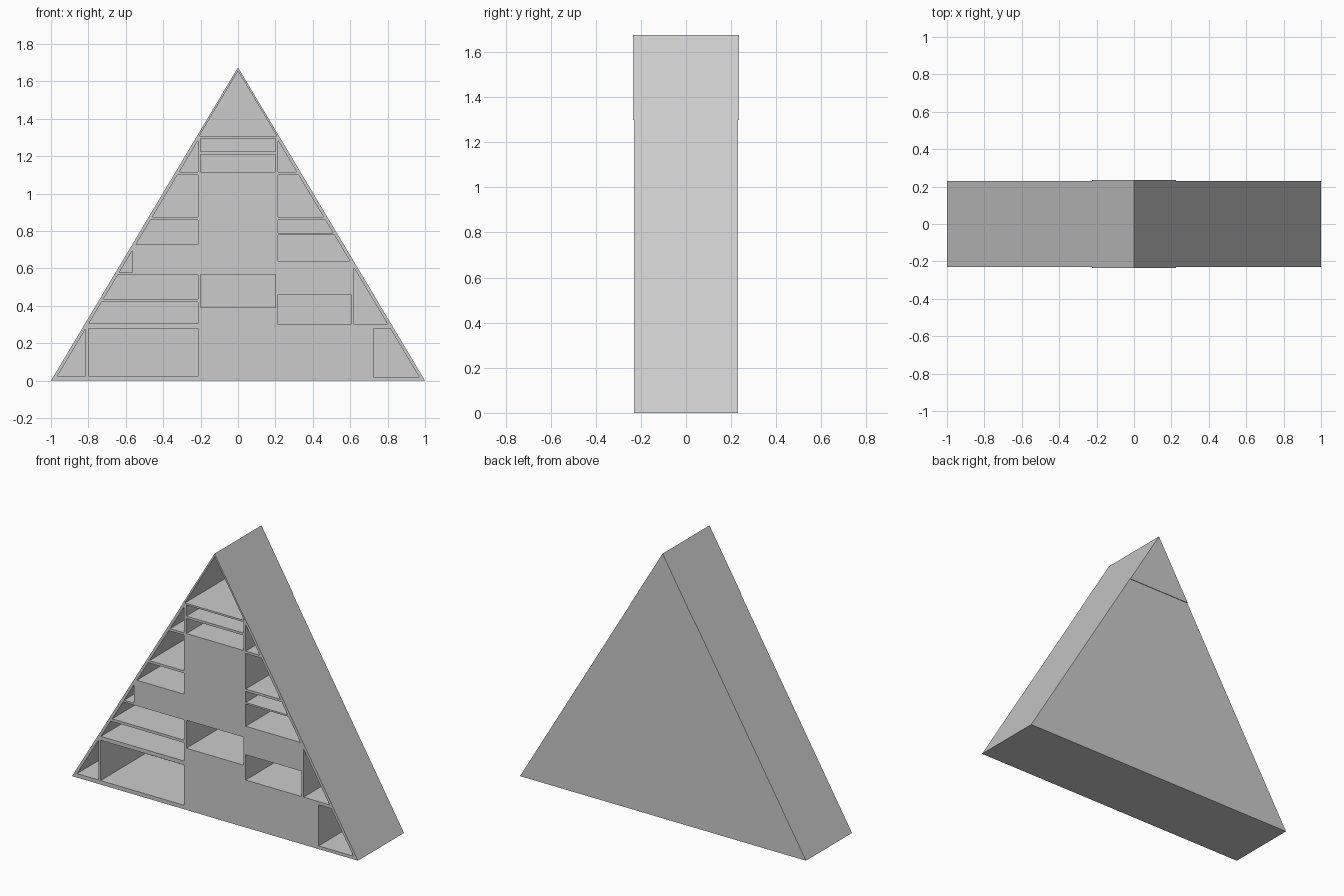
import bpy, bmesh

if "Cube" in bpy.data.objects:
    bpy.data.objects.remove(bpy.data.objects["Cube"])

H = 1.675          # height of the triangle
BACK = 0.217       # inner face of the back panel


def prisms(name, profiles, y0, y1):
    """Extrude each (x, z) outline from y0 to y1 into one object."""
    bm = bmesh.new()
    for pts in profiles:
        f = [bm.verts.new((x, y0, z)) for x, z in pts]
        b = [bm.verts.new((x, y1, z)) for x, z in pts]
        n = len(pts)
        bm.faces.new(f)
        bm.faces.new(b[::-1])
        for i in range(n):
            j = (i + 1) % n
            bm.faces.new((f[j], f[i], b[i], b[j]))
    bmesh.ops.recalc_face_normals(bm, faces=bm.faces)
    me = bpy.data.meshes.new(name)
    bm.to_mesh(me)
    bm.free()
    ob = bpy.data.objects.new(name, me)
    bpy.context.collection.objects.link(ob)
    return ob


def carve(ob, profiles):
    """Cut open-fronted compartments into a body."""
    cutter = prisms("compartment_cutter", profiles, -0.4, BACK)
    cutter.hide_render = True
    mod = ob.modifiers.new("compartments", "BOOLEAN")
    mod.operation, mod.solver, mod.object = "DIFFERENCE", "EXACT", cutter
    bpy.context.view_layer.objects.active = ob
    bpy.ops.object.modifier_apply(modifier=mod.name)
    bpy.data.objects.remove(cutter)


def rect(x0, x1, z0, z1):
    return [(x0, z0), (x1, z0), (x1, z1), (x0, z1)]


def sloped(side, a, z0, z1):
    """Cell from inner wall a out to the sloping side board."""
    def edge(z):
        return 0.98 - z / H
    top = (0.98 - a) * H
    pts = [(a, z0), (edge(z0), z0)]
    pts += [(a, top)] if z1 >= top else [(edge(z1), z1), (a, z1)]
    return [(side * x, z) for x, z in pts]


# Main shelf body: solid areas are the closed flush fronts
base_top = 1.303
w = 1 - base_top / H
body = prisms("shelf_body", [[(-1, 0), (1, 0), (w, base_top), (-w, base_top)]], -0.23, 0.23)

left = [(0.815, 0.025, 0.30), (0.215, 0.305, 0.42), (0.215, 0.437, 0.565),
        (0.565, 0.577, 0.72), (0.215, 0.727, 0.86), (0.215, 0.875, 1.10),
        (0.215, 1.115, 1.29)]
right = [(0.725, 0.02, 0.28), (0.62, 0.30, 0.62), (0.215, 0.64, 0.78),
         (0.215, 0.79, 0.86), (0.215, 0.875, 1.10), (0.215, 1.115, 1.29)]
cells = [sloped(-1, *c) for c in left] + [sloped(1, *c) for c in right]
cells += [rect(-0.80, -0.215, 0.025, 0.28), rect(0.215, 0.605, 0.30, 0.46)]
cells += [rect(-0.2, 0.2, *z) for z in ((0.39, 0.567), (1.115, 1.21), (1.225, 1.295))]
carve(body, cells)

# Peak compartment, slightly deeper than the body
z0 = 1.298
p = 1 - z0 / H
peak = prisms("peak_compartment", [[(-p, z0), (p, z0), (0, H)]], -0.234, 0.234)
zi = 1.308
q = 0.988 - zi / H
carve(peak, [[(-q, zi), (q, zi), (0, zi + q * H)]])
